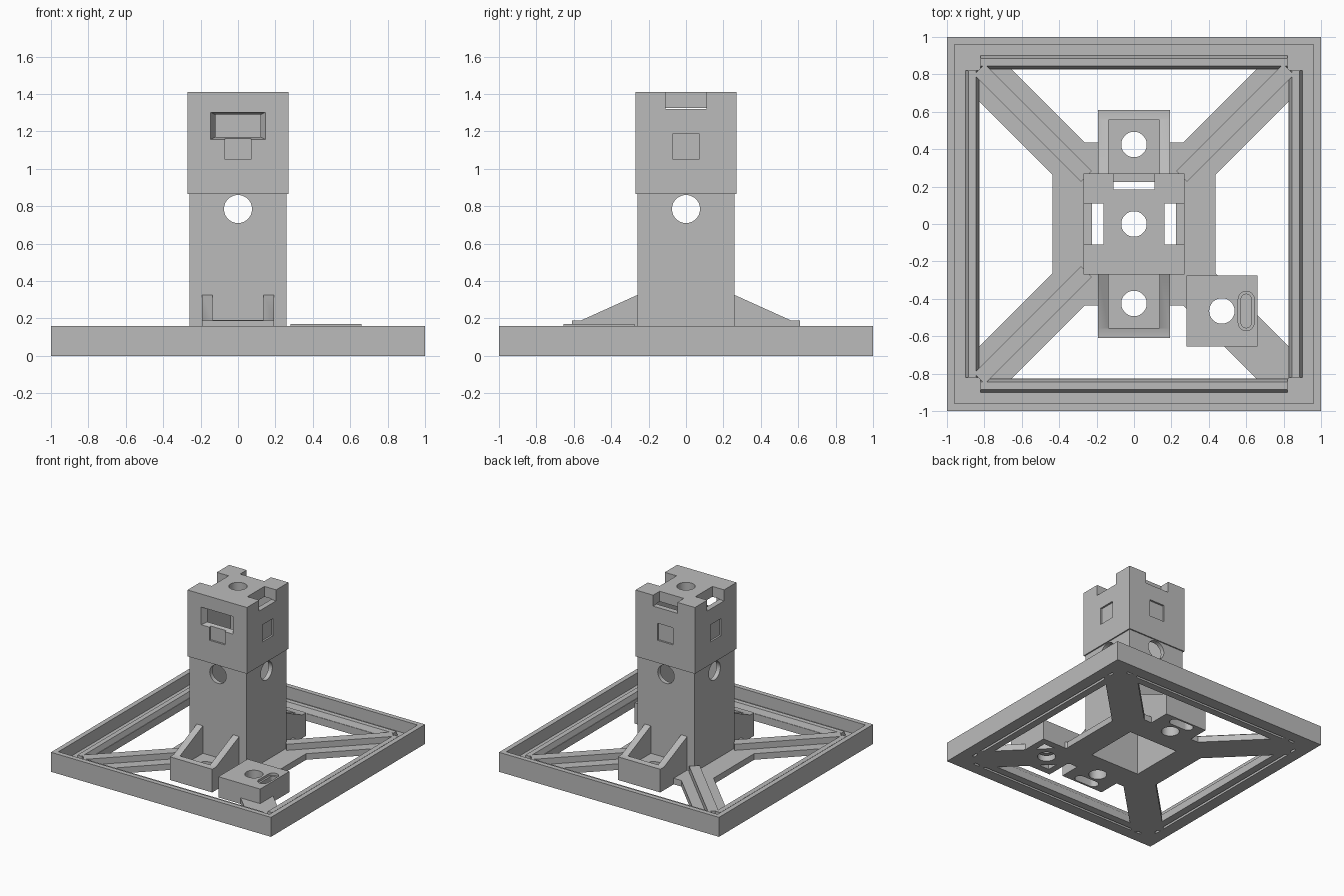
import bpy, bmesh, math
from mathutils import Matrix, Vector

old = bpy.data.objects.get("Cube")
if old:
    bpy.data.objects.remove(old)

grey = bpy.data.materials.new("plain grey")
grey.use_nodes = True
GREY = (0.5, 0.5, 0.5, 1)
grey.diffuse_color = GREY
grey.node_tree.nodes["Principled BSDF"].inputs["Base Color"].default_value = GREY


def finish(name, bm):
    bmesh.ops.recalc_face_normals(bm, faces=bm.faces)
    mesh = bpy.data.meshes.new(name)
    bm.to_mesh(mesh)
    bm.free()
    mesh.materials.append(grey)
    ob = bpy.data.objects.new(name, mesh)
    bpy.context.collection.objects.link(ob)
    return ob


def box(name, x, y, z, turn=0):
    bm = bmesh.new()
    bmesh.ops.create_cube(bm, size=1)
    for v in bm.verts:
        v.co = Vector([lo + (hi - lo) * (c + 0.5) for c, (lo, hi) in zip(v.co, (x, y, z))])
    bm.transform(Matrix.Rotation(turn, 4, "Z"))
    return finish(name, bm)


def prism(name, profile, lo, hi, axis="X", turn=0):
    """Extrude a profile: (y, z) along X or (x, y) along Z."""
    place = (lambda a, b, d: (d, a, b)) if axis == "X" else (lambda a, b, d: (a, b, d))
    bm = bmesh.new()
    ends = [[bm.verts.new(place(a, b, d)) for a, b in profile] for d in (lo, hi)]
    for ring in ends:
        bm.faces.new(ring)
    for i in range(len(profile)):
        j = (i + 1) % len(profile)
        bm.faces.new((ends[0][i], ends[0][j], ends[1][j], ends[1][i]))
    bm.transform(Matrix.Rotation(turn, 4, "Z"))
    return finish(name, bm)


def cylinder(radius, length, centre, rot=None):
    bm = bmesh.new()
    bmesh.ops.create_cone(bm, cap_ends=True, segments=48, radius1=radius, radius2=radius, depth=length)
    if rot:
        bm.transform(Matrix.Rotation(math.pi / 2, 4, rot))
    bm.transform(Matrix.Translation(centre))
    return finish("cutter", bm)


def stadium(cx, cy, half_len, r, lo, hi, along_x):
    pts = []
    for i in range(24):
        a = math.pi * (i + (i > 11) * -1) / 11 if i < 12 else math.pi * (i - 1) / 11
        u, v = r * math.cos(a), r * math.sin(a) + (half_len - r) * (1 if i < 12 else -1)
        pts.append((cx + v, cy + u) if along_x else (cx + u, cy + v))
    return prism("cutter", pts, lo, hi, "Z")


def cut(target, *cutters):
    for c in cutters:
        mod = target.modifiers.new("cut", "BOOLEAN")
        mod.operation, mod.solver, mod.object = "DIFFERENCE", "EXACT", c
        bpy.context.view_layer.objects.active = target
        bpy.ops.object.modifier_apply(modifier=mod.name)
        bpy.data.objects.remove(c)


def smooth(ob):
    bpy.ops.object.select_all(action="DESELECT")
    ob.select_set(True)
    bpy.context.view_layer.objects.active = ob
    bpy.ops.object.shade_smooth_by_angle(angle=math.radians(30))


def cube_cut(x, y, z, turn=0):
    return box("cutter", x, y, z, turn)


def sym(v):
    return (-v, v)


QUARTER = math.pi / 2
BORE, HOLE, FOOT_Y = 0.225, 0.068, 0.425
BLOCK_X, BLOCK_Y = 0.47, -0.465

# Square base frame: tall rim, low inner ledge, seal groove underneath
frame = box("base_frame", sym(1), sym(1), (0, 0.16))
cut(frame, cube_cut(sym(0.825), sym(0.825), (-1, 1)), cube_cut(sym(0.96), sym(0.96), (0.06, 1)))
for k in range(4):
    cut(frame, cube_cut(sym(0.82), (0.885, 0.905), (-1, 0.03), k * QUARTER))
    prism("frame_ridge", [(0.825, 0.05), (0.905, 0.05), (0.885, 0.1), (0.845, 0.1)],
          -0.82, 0.82, turn=k * QUARTER)

# Centre plate and diagonal arms, drilled through with the parts they carry
parts = [box("centre_plate", sym(0.435), sym(0.435), (0, 0.05))]
parts += [box("diagonal_arm", (0.3, 1.18), sym(0.122), (0, 0.05), QUARTER * (k + 0.5)) for k in range(4)]
for part in parts:
    cut(part, cube_cut(sym(BORE), sym(BORE), (-1, 1)))
    for x, y in ((0, FOOT_Y), (0, -FOOT_Y), (BLOCK_X, BLOCK_Y)):
        cut(part, cylinder(HOLE, 1, (x, y, 0)))
for k in range(3):
    box("arm_rib", (0.36, 1.17), sym(0.04), (0.04, 0.1), QUARTER * (k + 0.5))

# Hollow tower with crossing round holes
tower = box("tower", sym(0.26), sym(0.26), (0, 0.865))
cut(tower, cube_cut(sym(BORE), sym(BORE), (-1, 2)),
    cylinder(0.075, 2, (0, 0, 0.785), "X"), cylinder(0.075, 2, (0, 0, 0.785), "Y"))
smooth(tower)

# Head: hollow cap with a top hole, three notches and shallow square panels
head = box("tower_head", sym(0.27), sym(0.27), (0.865, 1.41))
cut(head, cube_cut(sym(BORE), sym(BORE), (0, 1.325)), cylinder(HOLE, 1, (0, 0, 1.41)))
for k in (0, 1, 3):
    cut(head, cube_cut(sym(0.11), (0.185 if k == 0 else 0.163, 1), (1.32, 2), k * QUARTER))
for k in range(4):
    cut(head, cube_cut(sym(0.07), (0.255, 1), (1.05, 1.19), k * QUARTER))

# Tapered front window with a funnel-shaped reveal
bm = bmesh.new()
bmesh.ops.create_cube(bm, size=2)
for v in bm.verts:
    outer = v.co.y < 0
    v.co = Vector((v.co.x * (0.147 if outer else 0.105), -0.272 if outer else -0.2,
                   1.23 + v.co.z * (0.073 if outer else 0.052)))
cut(head, finish("cutter", bm))
smooth(head)

# Mounting feet in front and behind: pocketed box with sloped side walls
for side, name in ((-1, "front_foot"), (1, "back_foot")):
    outline = [(0.25, 0), (0.61, 0), (0.61, 0.19), (0.56, 0.19), (0.25, 0.33)]
    foot = prism(name, [(side * y, z) for y, z in outline], -0.193, 0.193)
    inner = sorted((side * 0.2, side * 0.557))
    cut(foot, cube_cut(sym(0.137), inner, (0.1, 1)),
        cylinder(HOLE, 1, (0, side * FOOT_Y, 0)),
        stadium(0, side * 0.555, 0.105, 0.04, -1, 0.07, True))
    smooth(foot)

# Loose mating block over one arm: hole, blind slot and pocket underneath
block = box("corner_block", (0.28, 0.66), (-0.655, -0.275), (0, 0.17))
cut(block, cube_cut((0.335, 0.605), (-0.6, -0.33), (-1, 0.07)),
    cylinder(HOLE, 1, (BLOCK_X, BLOCK_Y, 0)),
    stadium(0.6, BLOCK_Y, 0.105, 0.043, 0.15, 1, False),
    stadium(0.6, BLOCK_Y, 0.09, 0.028, 0.1, 1, False))
smooth(block)
